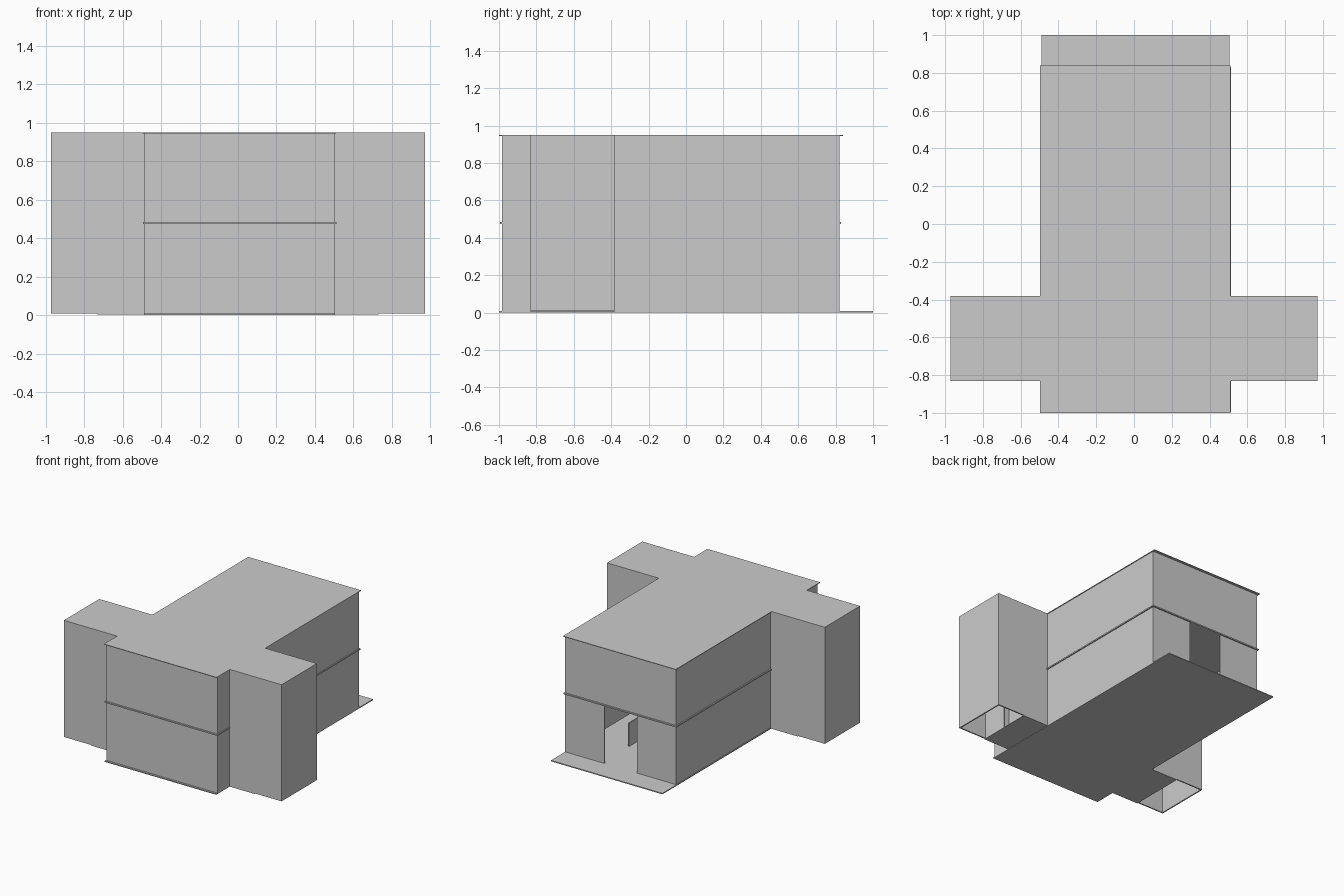
import bpy

if "Cube" in bpy.data.objects:
    bpy.data.objects.remove(bpy.data.objects["Cube"])


def box(name, x, y, z):
    """Axis-aligned box from (min, max) ranges."""
    bpy.ops.mesh.primitive_cube_add(
        size=1, location=[(a + b) / 2 for a, b in (x, y, z)])
    ob = bpy.context.object
    ob.name = name
    ob.scale = [b - a for a, b in (x, y, z)]
    bpy.ops.object.transform_apply(location=False, rotation=False, scale=True)
    return ob


T = 0.01                      # wall thickness
L, R = -0.485, 0.505          # main block sides
F, B = -0.985, 0.82           # main block front and back
TF, TB, TX = -0.832, -0.382, 0.972   # side tower front, back, outer side
G, M, H = 0.008, 0.475, 0.944        # ground, middle and roof levels

# Ground slab with porch, middle floor and thin roof
box("ground_slab", (L - 0.005, R), (-1, 1), (0, G))
box("middle_floor", (L - T, R + 0.008), (F - T, B + T), (M, M + 0.01))
box("main_roof", (L - 0.012, R + 0.005), (-1, 0.84), (H, H + 0.005))

# Two storeys of walls
for name, z in (("lower", (G, M)), ("upper", (M + 0.01, H))):
    box(name + "_front_wall", (L, R), (F, F + T), z)
    for side, x in (("left", (L, L + T)), ("right", (R - T, R))):
        if name == "lower":   # passage into the side tower
            box(f"{name}_{side}_wall_front", x, (F, -0.61), z)
            box(f"{name}_{side}_wall_back", x, (TB, B), z)
        else:
            box(f"{name}_{side}_wall", x, (F, B), z)

# Back walls, with the doorway below
box("upper_back_wall", (L, R), (B - T, B), (M + 0.01, H))
box("lower_back_wall_left", (L, -0.135), (B - T, B), (G, M))
box("lower_back_wall_right", (0.155, R), (B - T, B), (G, M))

# Side towers, open underneath on the outer half
for side, s, inner in (("left", -1, -L), ("right", 1, R)):
    def span(a, b):
        return tuple(sorted((s * a, s * b)))
    z = (G, H)
    box(side + "_tower_outer_wall", span(TX - T, TX), (TF, TB), z)
    box(side + "_tower_front_wall", span(inner, TX), (TF, TF + T), z)
    box(side + "_tower_back_wall", span(inner, TX), (TB - T, TB), z)
    box(side + "_tower_roof", span(inner, TX), (TF, TB), (H, H + 0.005))
    box(side + "_tower_floor", span(inner, 0.73), (TF, TB), (0.003, G))
    box(side + "_tower_partition", span(0.72, 0.73), (TF, -0.61), z)

# Interior: low U-shaped counter and a dividing wall
box("counter_front", (-0.18, 0.18), (0.265, 0.275), (G, 0.195))
for side, s in (("left", -1), ("right", 1)):
    box(side + "_counter_end", (s * 0.18 - 0.005, s * 0.18 + 0.005),
        (0.265, 0.475), (G, 0.195))
box("dividing_wall", (-0.235, 0.245), (-0.105, -0.095), (G, M))
